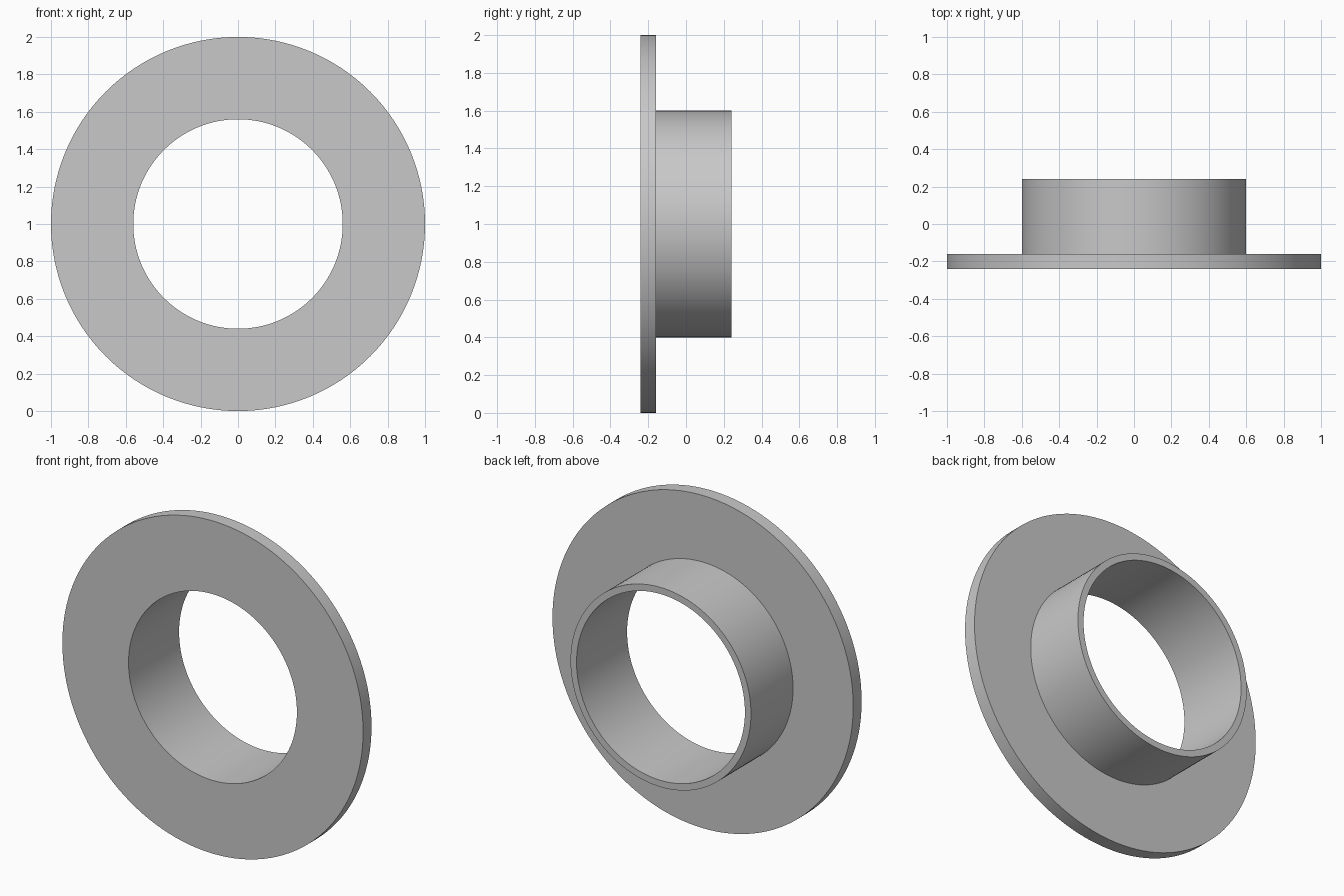
import bpy, bmesh, math

cube = bpy.data.objects.get("Cube")
if cube:
    bpy.data.objects.remove(cube, do_unlink=True)

SEGMENTS = 128
CENTRE_Z = 1.0

# Plain grey material
grey = bpy.data.materials.new("plain grey")
grey.use_nodes = True
colour = (0.58, 0.58, 0.58, 1)
grey.diffuse_color = colour
grey.node_tree.nodes["Principled BSDF"].inputs["Base Color"].default_value = colour

# Closed cross-section as (radius, y): wide front flange, then thin sleeve
profile = [(0.56, -0.24), (1.0, -0.24), (1.0, -0.16),
           (0.6, -0.16), (0.6, 0.24), (0.56, 0.24)]


def lathe(name, section):
    """Revolve a closed section about the y axis."""
    bm = bmesh.new()
    rings = []
    for radius, y in section:
        ring = []
        for i in range(SEGMENTS):
            a = math.tau * i / SEGMENTS
            ring.append(bm.verts.new((radius * math.cos(a), y, radius * math.sin(a))))
        rings.append(ring)
    for k, ring in enumerate(rings):
        after = rings[(k + 1) % len(rings)]
        for i in range(SEGMENTS):
            j = (i + 1) % SEGMENTS
            bm.faces.new((ring[i], ring[j], after[j], after[i]))
    bmesh.ops.recalc_face_normals(bm, faces=bm.faces)
    mesh = bpy.data.meshes.new(name)
    bm.to_mesh(mesh)
    bm.free()
    obj = bpy.data.objects.new(name, mesh)
    bpy.context.collection.objects.link(obj)
    return obj


# Flanged bushing, standing on its rim
bushing = lathe("flanged_bushing", profile)
bushing.location.z = CENTRE_Z
bushing.data.materials.append(grey)

# Smooth round walls with crisp rims
bpy.ops.object.select_all(action="DESELECT")
bushing.select_set(True)
bpy.context.view_layer.objects.active = bushing
bpy.ops.object.shade_smooth_by_angle(angle=math.radians(30))
